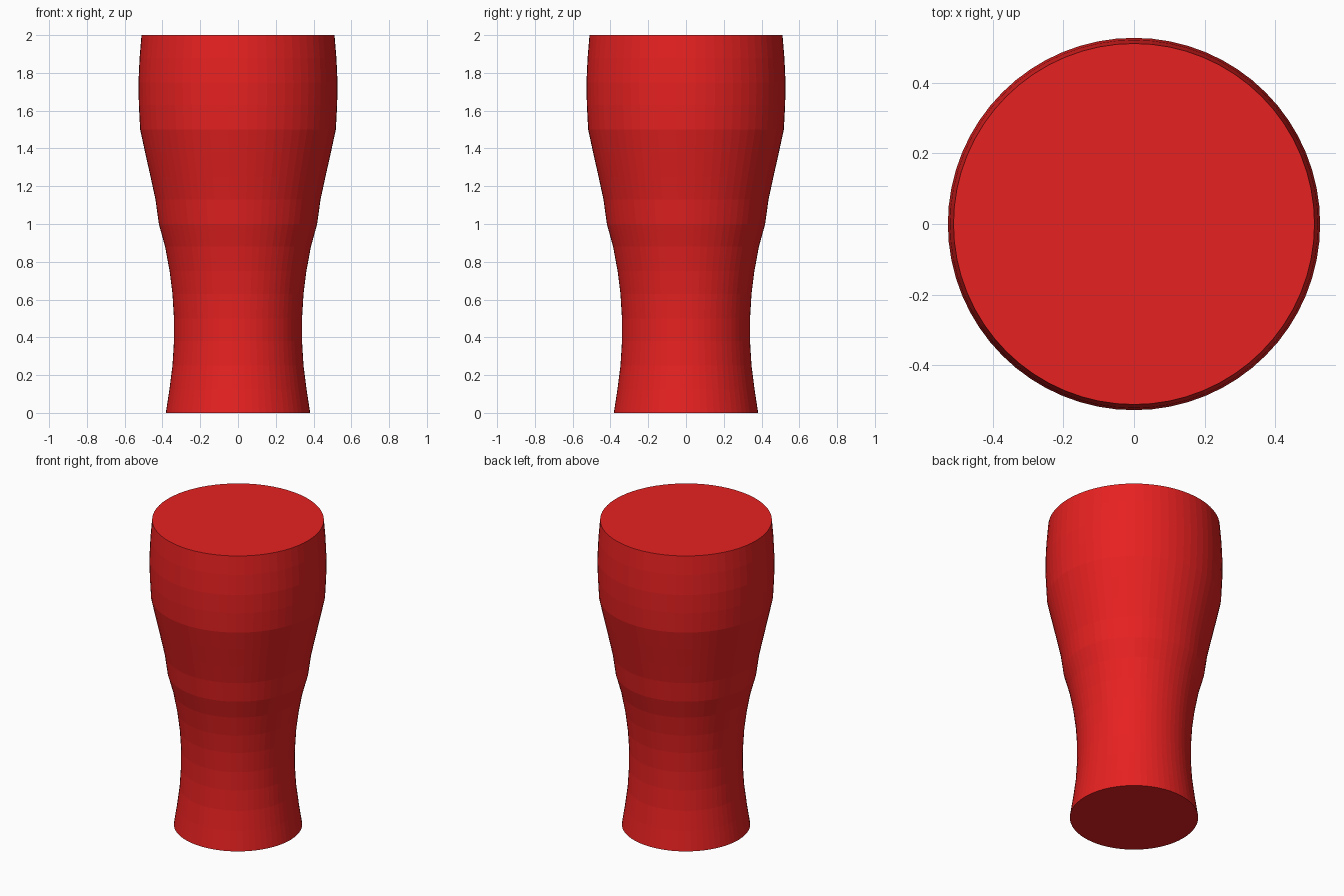
import bpy, bmesh
from math import cos, sin, tau, radians

if "Cube" in bpy.data.objects:
    bpy.data.objects.remove(bpy.data.objects["Cube"])

SIDES = 64
# Side profile, bottom to top: (radius, height)
PROFILE = [(0.382, 0), (0.363, 0.125), (0.347, 0.25), (0.339, 0.38), (0.339, 0.5),
           (0.347, 0.63), (0.362, 0.75), (0.386, 0.88), (0.419, 1.0), (0.437, 1.13),
           (0.463, 1.25), (0.492, 1.38), (0.518, 1.5), (0.525, 1.63), (0.527, 1.75),
           (0.521, 1.88), (0.511, 2.0)]

# Revolve the profile into a solid tumbler body
bm = bmesh.new()
rings = [[bm.verts.new((r * cos(tau * i / SIDES), r * sin(tau * i / SIDES), z))
          for i in range(SIDES)] for r, z in PROFILE]
for low, high in zip(rings, rings[1:]):
    for i in range(SIDES):
        j = (i + 1) % SIDES
        bm.faces.new((low[i], low[j], high[j], high[i]))

# Flat base and top
bm.faces.new(rings[0][::-1])
bm.faces.new(rings[-1])

mesh = bpy.data.meshes.new("glass_body")
bm.to_mesh(mesh)
bm.free()
glass = bpy.data.objects.new("glass_body", mesh)
bpy.context.collection.objects.link(glass)

# Red finish
red = bpy.data.materials.new("red")
red.diffuse_color = (0.8, 0.015, 0.015, 1)
red.use_nodes = True
red.node_tree.nodes["Principled BSDF"].inputs["Base Color"].default_value = red.diffuse_color
mesh.materials.append(red)
